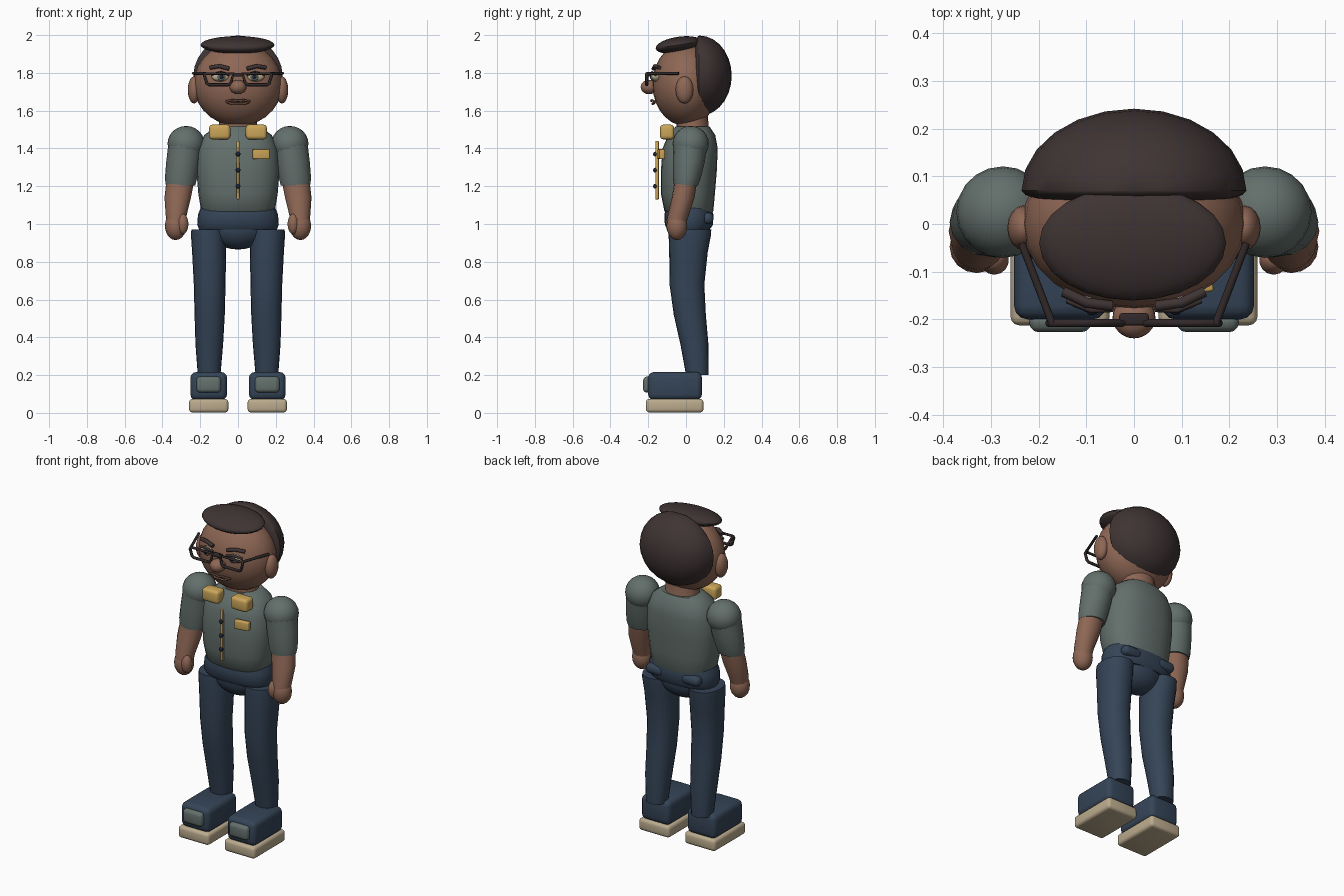
import bpy, bmesh, math
from mathutils import Vector, Matrix

cube = bpy.data.objects.get("Cube")
if cube:
    bpy.data.objects.remove(cube, do_unlink=True)


def material(name, r, g, b):
    m = bpy.data.materials.new(name)
    m.use_nodes = True
    m.diffuse_color = (r, g, b, 1)
    m.node_tree.nodes["Principled BSDF"].inputs["Base Color"].default_value = (r, g, b, 1)
    return m


skin = material("brown skin", .27, .135, .09)
lip = material("dark lip", .13, .06, .04)
hair = material("dark brown hair", .05, .034, .034)
frame_mat = material("black brown frame", .032, .022, .022)
shirt = material("grey green shirt", .125, .16, .15)
denim = material("navy denim", .035, .058, .095)
gold = material("mustard", .60, .38, .10)
cream = material("cream sole", .50, .41, .27)
dark = material("deep navy", .012, .016, .035)


def finish(name, bm, mat, angle=40):
    bmesh.ops.recalc_face_normals(bm, faces=bm.faces)
    mesh = bpy.data.meshes.new(name)
    bm.to_mesh(mesh)
    bm.free()
    mesh.materials.append(mat)
    ob = bpy.data.objects.new(name, mesh)
    bpy.context.collection.objects.link(ob)
    bpy.ops.object.select_all(action='DESELECT')
    ob.select_set(True)
    bpy.context.view_layer.objects.active = ob
    bpy.ops.object.shade_smooth_by_angle(angle=math.radians(angle))
    return ob


def ball(name, loc, radii, mat, tilt=0, flat_front=1.0, segs=24):
    # ellipsoid, tilted about x; its front half can be flattened
    bm = bmesh.new()
    bmesh.ops.create_uvsphere(bm, u_segments=segs, v_segments=segs // 2 + 2, radius=1)
    rot = Matrix.Rotation(math.radians(tilt), 3, 'X')
    for v in bm.verts:
        if v.co.y < 0:
            v.co.y *= flat_front
        v.co = rot @ Vector([a * b for a, b in zip(v.co, radii)]) + Vector(loc)
    return finish(name, bm, mat)


def block(name, loc, size, mat, bevel=0.0, rot=(0, 0, 0)):
    # box with rounded edges
    bm = bmesh.new()
    bmesh.ops.create_cube(bm, size=1)
    bmesh.ops.scale(bm, vec=size, verts=bm.verts)
    if bevel:
        bmesh.ops.bevel(bm, geom=bm.edges[:], offset=bevel, segments=3,
                        profile=0.5, affect='EDGES')
    for axis, a in zip("XYZ", rot):
        bmesh.ops.rotate(bm, cent=(0, 0, 0), verts=bm.verts,
                         matrix=Matrix.Rotation(math.radians(a), 3, axis))
    bmesh.ops.translate(bm, vec=loc, verts=bm.verts)
    return finish(name, bm, mat)


def loft(name, rings, mat, n=20, power=1.0):
    # stack of oval rings: (x, y, z, x radius, y radius)
    bm = bmesh.new()
    loops = []
    for x, y, z, rx, ry in rings:
        loop = []
        for i in range(n):
            t = math.tau * i / n
            c, s = math.cos(t), math.sin(t)
            loop.append(bm.verts.new((x + rx * math.copysign(abs(c) ** power, c),
                                      y + ry * math.copysign(abs(s) ** power, s), z)))
        loops.append(loop)
    for a, b in zip(loops, loops[1:]):
        for i in range(n):
            bm.faces.new((a[i], a[(i + 1) % n], b[(i + 1) % n], b[i]))
    bm.faces.new(loops[0])
    bm.faces.new(loops[-1])
    return finish(name, bm, mat)


def tube(name, points, radius, mat, closed=False):
    # round rod along a path
    cu = bpy.data.curves.new(name, 'CURVE')
    cu.dimensions = '3D'
    cu.bevel_depth = radius
    cu.bevel_resolution = 2
    cu.use_fill_caps = True
    sp = cu.splines.new('POLY')
    sp.points.add(len(points) - 1)
    for p, co in zip(sp.points, points):
        p.co = (*co, 1)
    sp.use_cyclic_u = closed
    cu.materials.append(mat)
    ob = bpy.data.objects.new(name, cu)
    bpy.context.collection.objects.link(ob)
    return ob


# head
ball("head", (0, 0, 1.74), (.235, .178, .222), skin)
ball("back_hair", (0, .07, 1.785), (.236, .172, .213), hair, flat_front=.2)
ball("front_hair", (-.003, -.04, 1.948), (.196, .122, .043), hair, tilt=9)
ball("nose", (0, -.196, 1.725), (.045, .044, .038), skin)
loft("neck", [(0, .04, 1.44, .115, .1), (0, .035, 1.5, .1, .085), (0, .03, 1.6, .1, .085)], skin)

# mouth
tube("upper_lip", [(-.065, -.165, 1.648), (-.03, -.18, 1.656), (0, -.184, 1.652),
                   (.03, -.18, 1.656), (.065, -.165, 1.648)], .006, lip)
tube("lower_lip", [(-.06, -.163, 1.647), (-.03, -.176, 1.636), (.03, -.176, 1.636),
                   (.06, -.163, 1.647)], .007, lip)

# torso and neckwear
loft("shirt_body", [(0, .025, 1.03, .17, .10), (0, .015, 1.07, .195, .13),
                    (0, .01, 1.16, .21, .143), (0, .015, 1.28, .22, .148),
                    (0, .022, 1.4, .212, .146), (0, .03, 1.47, .18, .125),
                    (0, .035, 1.515, .12, .09)], shirt, 24, .85)
block("button_strip", (0, -.153, 1.285), (.016, .018, .31), gold, .004)
for i, z in enumerate((1.2, 1.285, 1.37)):
    ball("button_%d" % i, (0, -.163, z), (.013, .011, .013), dark, segs=12)
block("chest_pocket", (.122, -.132, 1.37), (.088, .03, .052), gold, .006, (0, 0, 8))

# hips
loft("hips", [(0, .015, .97, .205, .11), (0, .015, .995, .216, .127),
              (0, .015, 1.05, .212, .13), (0, .015, 1.085, .198, .12)], denim, 24, .85)
ball("pelvis", (0, .015, .98), (.16, .112, .115), denim)

for side, s in (("left", 1), ("right", -1)):
    # face details
    ball(side + "_ear", (s * .232, -.008, 1.71), (.034, .047, .072), skin, segs=16)
    ball(side + "_eye", (s * .092, -.158, 1.778), (.048, .024, .024), cream, segs=16)
    ball(side + "_iris", (s * .088, -.178, 1.778), (.021, .009, .021), shirt, segs=12)
    ball(side + "_pupil", (s * .088, -.185, 1.778), (.011, .006, .011), dark, segs=12)
    tube(side + "_eyelid", [(s * .045, -.178, 1.79), (s * .09, -.18, 1.803),
                            (s * .14, -.16, 1.79)], .007, hair)
    tube(side + "_brow", [(s * .047, -.172, 1.822), (s * .1, -.165, 1.836),
                          (s * .148, -.142, 1.828)], .011, hair)
    # spectacles
    corners = [(.025, 1.796), (.172, 1.796), (.178, 1.785), (.165, 1.745),
               (.152, 1.737), (.052, 1.737), (.038, 1.745)]
    tube(side + "_lens_rim", [(s * x, -.208, z) for x, z in corners], .0085, frame_mat, True)
    tube(side + "_temple_arm", [(s * .172, -.208, 1.796), (s * .236, -.04, 1.798)],
         .008, frame_mat)
    # bow halves
    block(side + "_bow", (s * .097, -.1, 1.487), (.112, .075, .078), gold, .018)
    # arm
    ball(side + "_shoulder", (s * .275, .025, 1.425), (.098, .096, .094), shirt, segs=20)
    loft(side + "_sleeve", [(s * .278, .022, 1.43, .09, .09), (s * .29, .015, 1.33, .09, .085),
                            (s * .302, .004, 1.24, .085, .073),
                            (s * .304, 0, 1.205, .078, .064)], shirt, 16)
    loft(side + "_forearm", [(s * .305, 0, 1.23, .074, .06), (s * .319, -.015, 1.14, .07, .06),
                             (s * .327, -.04, 1.05, .056, .056),
                             (s * .328, -.05, 1.0, .05, .05)], skin, 16)
    ball(side + "_hand", (s * .33, -.048, .99), (.057, .055, .075), skin, segs=16)
    ball(side + "_thumb", (s * .293, -.075, 1.0), (.031, .032, .055), skin, segs=14)
    # trouser leg and back pocket
    loft(side + "_leg", [(s * .153, .06, .2, .06, .06), (s * .152, .045, .36, .073, .074),
                         (s * .15, .02, .52, .08, .085), (s * .15, .005, .68, .084, .092),
                         (s * .153, .013, .85, .09, .102), (s * .157, .02, .94, .092, .112),
                         (s * .157, .022, .972, .09, .112)], denim, 20, .9)
    block(side + "_back_pocket", (s * .12, .115, 1.03), (.12, .06, .06), denim, .025)
    # shoe
    block(side + "_shoe", (s * .155, -.058, .142), (.194, .285, .148), denim, .03)
    block(side + "_sole", (s * .155, -.06, .038), (.208, .305, .072), cream, .018)
    block(side + "_toe_patch", (s * .155, -.205, .15), (.13, .044, .085), shirt, .02)

# spectacle bridge
block("bridge", (0, -.2, 1.79), (.062, .026, .02), frame_mat, .006)
